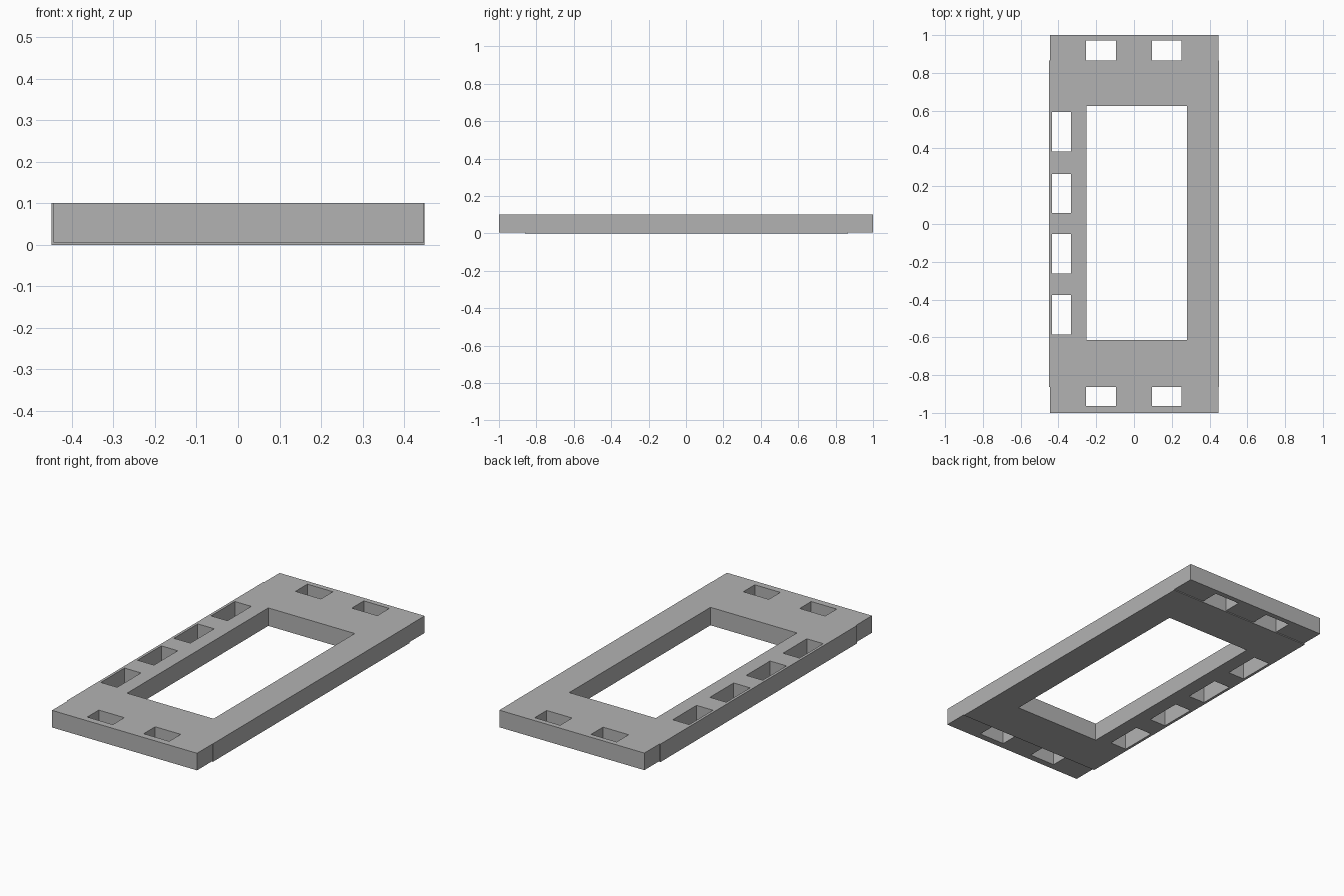
import bpy, bmesh
from mathutils import Vector

cube = bpy.data.objects.get("Cube")
if cube:
    bpy.data.objects.remove(cube, do_unlink=True)

# Outline: the middle slab is slightly wider and deeper than the two ends
MIDDLE = (-0.449, 0.449, -0.862, 0.866, 0.0, 0.1)
ENDS = (-0.444, 0.448, -1.0, 1.0, 0.005, 0.1)

# Openings as x and y ranges
window = (-0.252, 0.28, -0.615, 0.626)
side_slots = [(-0.434, -0.333, y, y + 0.209) for y in (-0.586, -0.263, 0.057, 0.383)]
end_slots = [(x, x + 0.157, y0, y1)
             for x in (-0.253, 0.094)
             for y0, y1 in ((-0.963, -0.862), (0.866, 0.971))]
openings = [window] + side_slots + end_slots


def inside(p, box):
    return all(box[2 * a] < p[a] < box[2 * a + 1] for a in range(len(box) // 2))


def solid(p):
    return (inside(p, MIDDLE) or inside(p, ENDS)) and not any(inside(p, o) for o in openings)


# Cutting planes along each axis
planes = [sorted({v for b in [MIDDLE, ENDS] + openings for v in b[2 * a:2 * a + 2]})
          for a in range(3)]


def middle(axis, i):
    """Middle of a cell, or a point outside when the cell is off the end."""
    c = planes[axis]
    return (c[i] + c[i + 1]) / 2 if 0 <= i < len(c) - 1 else 9


def is_filled(cell):
    return solid([middle(a, cell[a]) for a in range(3)])


# Skin every filled cell where its neighbour is empty
bm = bmesh.new()
counts = [len(c) - 1 for c in planes]
for i in range(counts[0]):
    for j in range(counts[1]):
        for k in range(counts[2]):
            cell = [i, j, k]
            if not is_filled(cell):
                continue
            for a in range(3):
                u, v = (a + 1) % 3, (a + 2) % 3
                for side in (0, 1):
                    near = cell.copy()
                    near[a] += 2 * side - 1
                    if is_filled(near):
                        continue
                    corners = []
                    for du, dv in ((0, 0), (1, 0), (1, 1), (0, 1)):
                        p = Vector()
                        p[a] = planes[a][cell[a] + side]
                        p[u] = planes[u][cell[u] + du]
                        p[v] = planes[v][cell[v] + dv]
                        corners.append(bm.verts.new(p))
                    bm.faces.new(corners if side else corners[::-1])
bmesh.ops.remove_doubles(bm, verts=bm.verts, dist=0.0001)
bmesh.ops.dissolve_limit(bm, angle_limit=0.01, verts=bm.verts, edges=bm.edges)

mesh = bpy.data.meshes.new("slotted_frame")
bm.to_mesh(mesh)
bm.free()
frame = bpy.data.objects.new("slotted_frame", mesh)
bpy.context.collection.objects.link(frame)

# Plain grey finish
grey = bpy.data.materials.new("plain_grey")
grey.use_nodes = True
colour = (0.45, 0.45, 0.45, 1)
grey.diffuse_color = colour
grey.node_tree.nodes["Principled BSDF"].inputs["Base Color"].default_value = colour
mesh.materials.append(grey)
